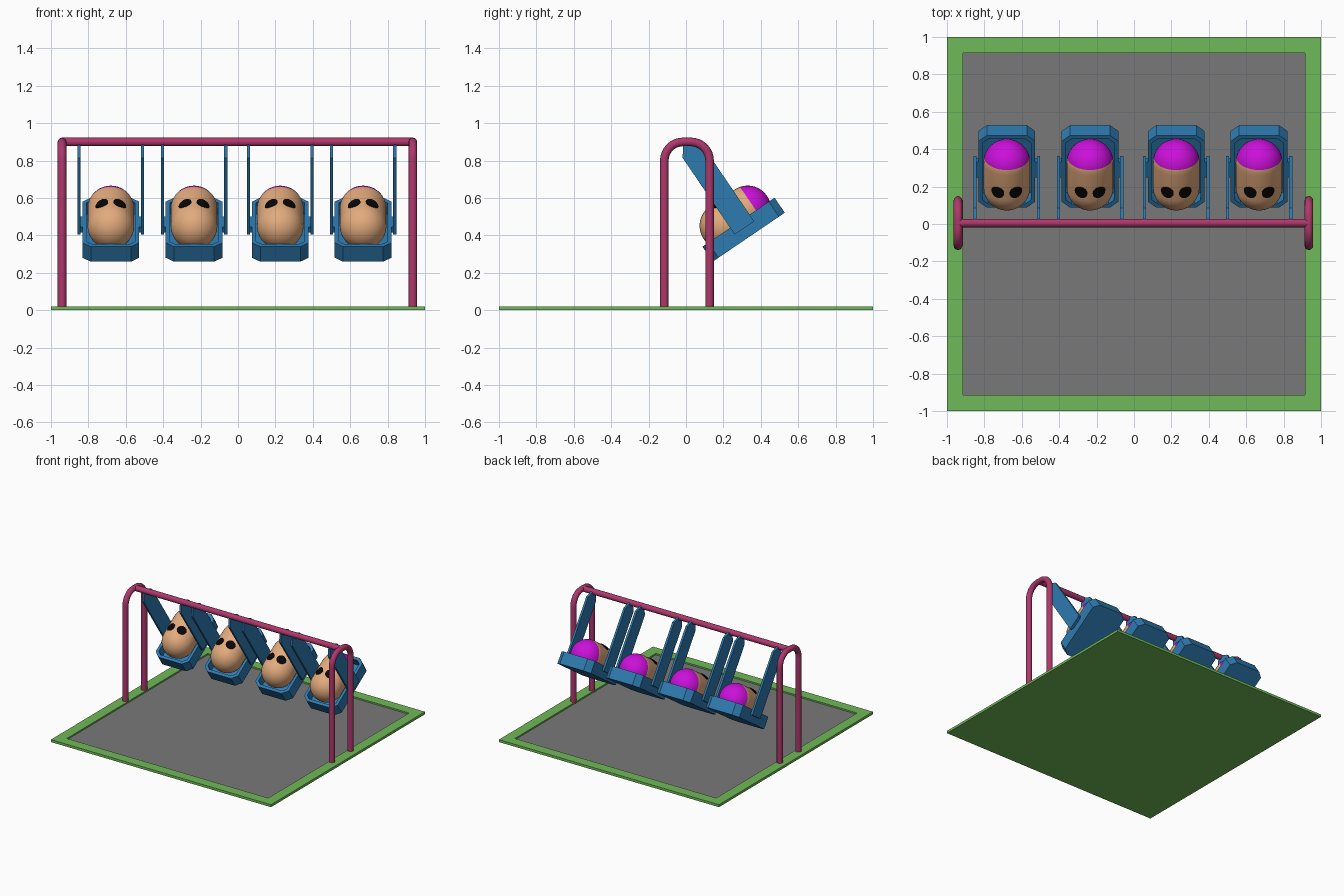
import bpy, bmesh, math
from mathutils import Matrix, Vector

if "Cube" in bpy.data.objects:
    bpy.data.objects.remove(bpy.data.objects["Cube"])


def material(name, rgb):
    m = bpy.data.materials.new(name)
    m.diffuse_color = (*rgb, 1)
    m.use_nodes = True
    m.node_tree.nodes["Principled BSDF"].inputs["Base Color"].default_value = m.diffuse_color
    return m


GREEN = material("grass green", (0.163, 0.49, 0.10))
GREY = material("ground grey", (0.19, 0.19, 0.19))
ROSE = material("frame rose", (0.42, 0.04, 0.147))
BLUE = material("seat blue", (0.027, 0.196, 0.434))
TAN = material("skin tan", (0.768, 0.407, 0.205))
PURPLE = material("cap purple", (0.604, 0.005, 0.71))
BLACK = material("eye black", (0.002, 0.002, 0.002))


def mesh_from(name, bm, mats):
    bmesh.ops.recalc_face_normals(bm, faces=bm.faces)
    me = bpy.data.meshes.new(name)
    bm.to_mesh(me)
    bm.free()
    for m in mats:
        me.materials.append(m)
    return me


def place(name, me, matrix=Matrix()):
    ob = bpy.data.objects.new(name, me)
    bpy.context.collection.objects.link(ob)
    ob.matrix_world = matrix
    return ob


def prism(bm, pts, offset):
    """Extrude a polygon; returns the far cap."""
    face = bm.faces.new([bm.verts.new(p) for p in pts])
    geom = bmesh.ops.extrude_face_region(bm, geom=[face], use_keep_orig=True)["geom"]
    bmesh.ops.translate(bm, vec=offset, verts=[v for v in geom if isinstance(v, bmesh.types.BMVert)])
    cap = [f for f in geom if isinstance(f, bmesh.types.BMFace)][0]
    bm.normal_update()
    return cap


def sink(bm, cap, width, depth):
    """Inset the top cap and push it down into a recess."""
    bmesh.ops.recalc_face_normals(bm, faces=bm.faces)
    bmesh.ops.inset_region(bm, faces=[cap], thickness=width)
    geom = bmesh.ops.extrude_face_region(bm, geom=[cap])["geom"]
    if cap.is_valid:
        bmesh.ops.delete(bm, geom=[cap], context='FACES_ONLY')
    bmesh.ops.translate(bm, vec=(0, 0, -depth), verts=[v for v in geom if isinstance(v, bmesh.types.BMVert)])
    return [f for f in geom if isinstance(f, bmesh.types.BMFace)][0]


def tube(name, points, radius):
    cu = bpy.data.curves.new(name, 'CURVE')
    cu.dimensions = '3D'
    cu.bevel_depth = radius
    cu.bevel_resolution = 4
    cu.use_fill_caps = True
    sp = cu.splines.new('POLY')
    sp.points.add(len(points) - 1)
    for p, co in zip(sp.points, points):
        p.co = (*co, 1)
    cu.materials.append(ROSE)
    return place(name, cu)


# Ground slab with a sunken grey floor
bm = bmesh.new()
top = prism(bm, [(-1, -1, 0), (1, -1, 0), (1, 1, 0), (-1, 1, 0)], (0, 0, 0.02))
sink(bm, top, 0.12, 0.012).material_index = 1
place("ground", mesh_from("ground", bm, [GREEN, GREY]))

# Frame: two bent end arches and the top beam
HALF, BEND, TOP, MID = 0.121, 0.1, 0.90, 0.005
for side, x in (("left", -0.941), ("right", 0.935)):
    path = [(x, MID - HALF, 0.008)]
    for start, cy in ((180, MID - HALF + BEND), (90, MID + HALF - BEND)):
        for i in range(9):
            a = math.radians(start - 90 * i / 8)
            path.append((x, cy + BEND * math.cos(a), TOP - BEND + BEND * math.sin(a)))
    path.append((x, MID + HALF, 0.008))
    tube(side + "_arch", path, 0.023)
tube("top_beam", [(-0.941, MID, TOP), (0.935, MID, TOP)], 0.023)

# Seat tray: chamfered tub, in coordinates hanging from the pivot
bm = bmesh.new()
outline = [(-0.107, -0.242), (0.107, -0.242), (0.152, -0.204), (0.152, 0.186),
           (0.107, 0.224), (-0.107, 0.224), (-0.152, 0.186), (-0.152, -0.204)]
cap = prism(bm, [(x, y, -0.61) for x, y in outline], (0, 0, 0.097))
sink(bm, cap, 0.025, 0.075)
tray = mesh_from("seat_tray", bm, [BLUE])

# Hanger: tapered flat bar on each side with a mounting block at the tray
bm = bmesh.new()
bar = [(-0.063, -0.556), (0.063, -0.556), (0.063, -0.06), (0.024, -0.008), (-0.024, -0.008), (-0.063, -0.06)]
block = [(-0.05, -0.552), (0.05, -0.552), (0.05, -0.517), (-0.05, -0.517)]
for s in (-1, 1):
    prism(bm, [(s * 0.161, y, z) for y, z in bar], (s * 0.017, 0, 0))
    prism(bm, [(s * 0.148, y, z) for y, z in block], (s * 0.015, 0, 0))
hanger = mesh_from("hanger_bars", bm, [BLUE])

# Rider: a capsule lying along the seat, with a coloured cap at the back
R, AXIS = 0.125, -0.482
bm = bmesh.new()
profile = []
for end, a0 in ((-0.089, -90), (0.071, 0)):
    for i in range(13):
        a = math.radians(a0 + 7.5 * i)
        profile.append((R * math.cos(a), end + R * math.sin(a), 0))
verts = [bm.verts.new(p) for p in profile]
edges = [bm.edges.new(p) for p in zip(verts, verts[1:])]
bmesh.ops.spin(bm, geom=verts + edges, cent=(0, 0, 0), axis=(0, 1, 0), angle=math.tau, steps=32)
bmesh.ops.remove_doubles(bm, verts=bm.verts, dist=0.0005)
bmesh.ops.translate(bm, vec=(0, 0, AXIS), verts=bm.verts)
for f in bm.faces:
    f.smooth = True
    f.material_index = int(f.calc_center_median().y > 0.102)
rider = mesh_from("rider", bm, [TAN, PURPLE])

# Eyes: thin round plates curved over the rider
bm = bmesh.new()
for s in (-1, 1):
    def on_body(r, a, lift):
        x = s * 0.048 + r * math.cos(a)
        return Vector((x, -0.045 + r * math.sin(a), AXIS + math.sqrt(R * R - x * x) + lift))
    N = 16
    rings = [[bm.verts.new(on_body(r, math.tau * i / N, lift)) for i in range(N)]
             for r, lift in ((0.034, -0.003), (0.034, 0.003), (0.017, 0.003))]
    mid = bm.verts.new(on_body(0, 0, 0.003))
    for i in range(N):
        j = (i + 1) % N
        for lo, hi in zip(rings, rings[1:]):
            bm.faces.new((lo[i], lo[j], hi[j], hi[i]))
        bm.faces.new((rings[2][i], rings[2][j], mid))
eyes = mesh_from("eyes", bm, [BLACK])

# Four swings, all swung back by the same angle
for n, x in enumerate((-0.68, -0.235, 0.226, 0.669), 1):
    pose = Matrix.Translation((x, 0, 0.9)) @ Matrix.Rotation(math.radians(34.2), 4, 'X')
    for name, me in (("seat_tray", tray), ("hanger_bars", hanger), ("rider", rider), ("eyes", eyes)):
        place(f"{name}_{n}", me, pose)
